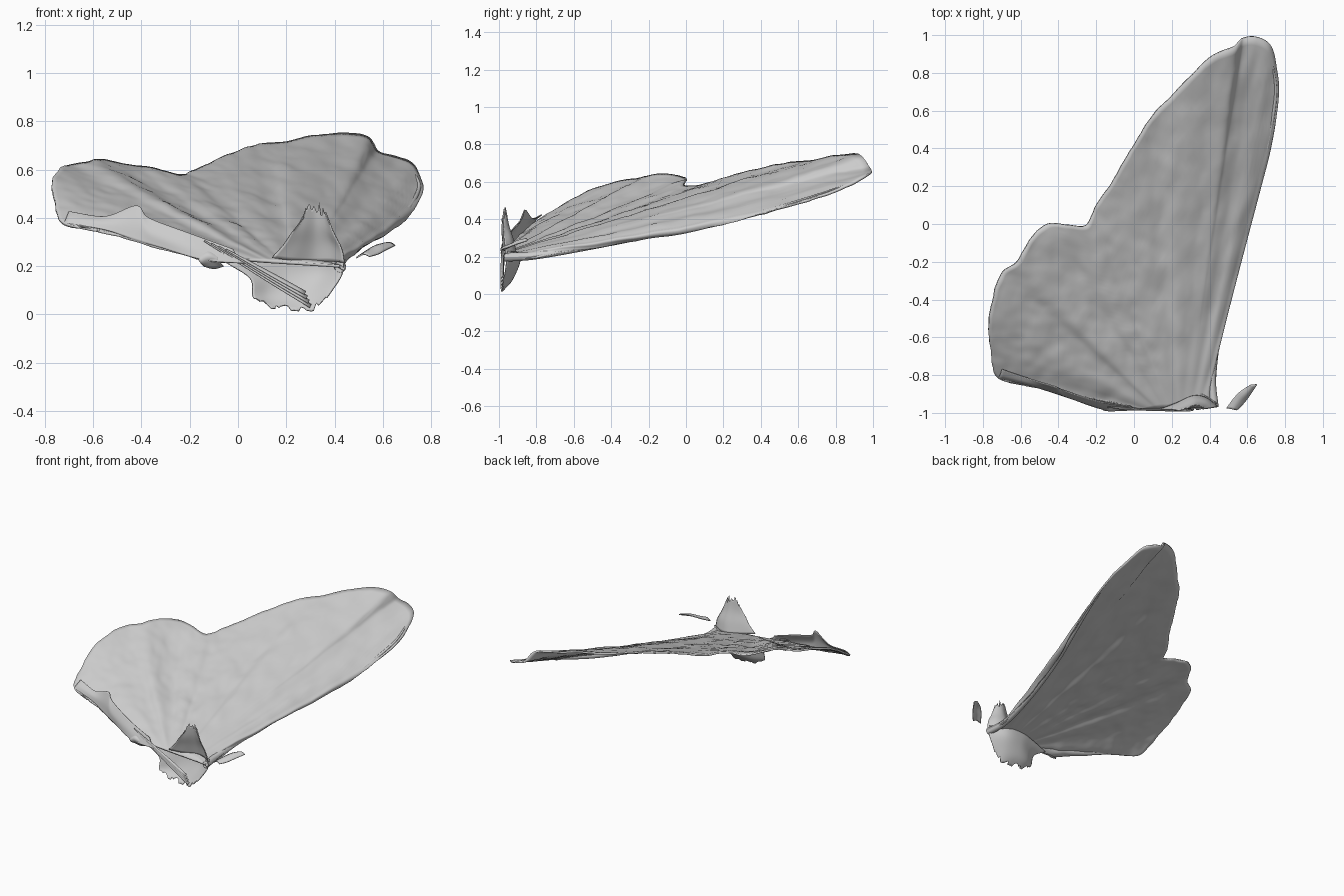
import bpy, math, random
from mathutils import Vector, noise
random.seed(4)


def spline(pts, n):
    # Evenly indexed Catmull-Rom samples through the points
    p = [Vector(q) for q in pts]
    p = [2 * p[0] - p[1]] + p + [2 * p[-1] - p[-2]]
    out, segs = [], len(pts) - 1
    for i in range(n + 1):
        u = i / n * segs
        k = min(int(u), segs - 1)
        t = u - k
        a, b, c, d = p[k:k + 4]
        out.append(0.5 * (2 * b + (c - a) * t + (2 * a - 5 * b + 4 * c - d) * t * t
                          + (3 * b - a - 3 * c + d) * t ** 3))
    return out


def grid_object(name, rows, thick=0.006):
    w = len(rows[0])
    verts = [v for r in rows for v in r]
    faces = [(i * w + j, i * w + j + 1, (i + 1) * w + j + 1, (i + 1) * w + j)
             for i in range(len(rows) - 1) for j in range(w - 1)]
    me = bpy.data.meshes.new(name)
    me.from_pydata(verts, [], faces)
    me.shade_smooth()
    ob = bpy.data.objects.new(name, me)
    bpy.context.collection.objects.link(ob)
    if thick:
        s = ob.modifiers.new("thickness", 'SOLIDIFY')
        s.thickness = thick
        s.offset = 0
    return ob


def sheet(name, rows, nu=24, nv=14, torn=0.0, thick=0.006):
    # Smooth curved sheet through rows of points, last row optionally torn
    cols = [spline(r, nu) for r in rows]
    strips = [spline([c[j] for c in cols], nv) for j in range(nu + 1)]
    for s in strips:
        if torn:
            d = (s[-1] - s[-3]).normalized() * random.uniform(-torn, torn * 0.3)
            for k in range(3):
                s[-1 - k] += d * (1 - k / 3)
    return grid_object(name, strips, thick)


# Wing outline: leading edge, tip, trailing edge, notch, hind lobe, inner edge
edge = [(.44, -.97, .185), (.43, -.8, .195), (.47, -.5, .245), (.55, -.15, .31), (.65, .15, .36),
        (.72, .4, .425), (.765, .68, .51), (.75, .85, .57), (.72, .95, .625), (.65, .99, .655),
        (.58, .985, .675), (.53, .94, .735), (.4, .88, .745), (.2, .68, .715), (.1, .58, .70),
        (0, .42, .672), (-.1, .25, .63), (-.2, .1, .585), (-.25, -.005, .575), (-.35, -.005, .6),
        (-.46, 0, .62), (-.55, -.08, .637), (-.62, -.2, .63), (-.7, -.26, .62),
        (-.75, -.4, .59), (-.77, -.55, .53), (-.755, -.7, .45), (-.72, -.815, .377),
        (-.55, -.855, .35), (-.4, -.9, .30), (-.14, -.985, .225)]
N, R = 260, 44
rim = spline(edge, N)
rows = []
for i, b in enumerate(rim):
    f = i / N
    root = Vector((.42, -.97, .20)).lerp(Vector((.02, -.975, .225)), f)
    # rim height averaged along the outline, so rim curls stay local
    near = [rim[min(max(i + k, 0), N)].z for k in range(-min(12, i, N - i), min(12, i, N - i) + 1)]
    curl = b.z - sum(near) / len(near)
    row = []
    for j in range(R + 1):
        r = j / R
        p = root.lerp(b, r)
        p.z -= curl * r * (1 - r ** 8)
        # soft radiating pleats and fine wrinkling
        p.z += math.sin(math.pi * r) * (0.004 * math.sin(f * 62) - 0.006)
        p.z += (0.008 * noise.noise(p * 7) + 0.004 * noise.noise(p * 18)) * min(1, 4 * r)
        if f > .35:
            p.x += 0.006 * r * noise.noise(p * 22)
        row.append(p)
    rows.append(row)
grid_object("wing_membrane", rows, 0.012)

# Thickened leading vein along the outer edge
vein = []
lead = spline([(x - .016, y, z + .012) for x, y, z in edge[:8]], 70)
for i, c in enumerate(lead):
    rad = 0.024 * (1 - .8 * i / 70)
    vein.append([c + Vector((math.cos(a), 0, math.sin(a))) * rad
                 for a in [2 * math.pi * k / 12 for k in range(13)]])
grid_object("leading_vein", vein, 0)

# Strip folded up from the inner edge of the hind lobe
sheet("hind_fold", [
    [(-.70, -.77, .425), (-.55, -.82, .405), (-.42, -.86, .45), (-.37, -.88, .40), (-.2, -.935, .335), (-.02, -.965, .27)],
    [(-.71, -.80, .40), (-.55, -.845, .38), (-.42, -.885, .375), (-.35, -.915, .335), (-.18, -.965, .28), (0, -.975, .24)],
    [(-.72, -.815, .377), (-.55, -.855, .35), (-.42, -.895, .305), (-.33, -.925, .28), (-.14, -.985, .225), (.05, -.98, .21)]],
    nu=50)

# Torn lobe below the root
sheet("lower_root_lobe", [
    [(-.05, -.96, .215), (.08, -.92, .225), (.2, -.89, .23), (.33, -.89, .225), (.44, -.95, .23)],
    [(.05, -.96, .15), (.13, -.92, .155), (.22, -.895, .16), (.33, -.90, .16), (.43, -.96, .165)],
    [(.06, -.975, .08), (.13, -.94, .075), (.21, -.93, .075), (.3, -.94, .08), (.39, -.97, .1)],
    [(.08, -.985, .05), (.15, -.98, .025), (.22, -.98, .02), (.3, -.985, .015), (.36, -.985, .06)]],
    nu=30, torn=0.03)

# Torn flap standing above the root
sheet("upper_root_flap", [
    [(.14, -.98, .235), (.22, -.95, .225), (.31, -.91, .22), (.38, -.92, .22), (.44, -.965, .215)],
    [(.19, -.98, .29), (.25, -.955, .29), (.32, -.925, .29), (.38, -.935, .29), (.43, -.97, .27)],
    [(.22, -.985, .335), (.27, -.97, .36), (.32, -.95, .37), (.36, -.955, .36), (.40, -.975, .33)],
    [(.26, -.985, .38), (.285, -.975, .44), (.32, -.965, .46), (.35, -.97, .45), (.37, -.98, .40)]],
    torn=0.05)

# Thin slivers crossing the root opening
for k in range(4):
    d = 0.012 * k
    a, b = Vector((-.14 + 2.5 * d, -.97 - .004 * k, .305 - d)), Vector((.3 - d * .6, -.985, .035 + d * 1.5))
    m = a.lerp(b, .6)
    h = Vector((.003, .006, .007))
    sheet("root_sliver", [[a - h * .3, m - h, b - h], [a + h * .3, m + h, b + h]], 8, 1, thick=.003)

# Small curled scrap beside the hind fold
sheet("curled_scrap", [
    [(-.175, -.96, .25), (-.13, -.95, .275), (-.07, -.955, .26)],
    [(-.16, -.985, .22), (-.12, -.99, .24), (-.08, -.985, .225)],
    [(-.14, -.96, .20), (-.10, -.955, .19), (-.06, -.955, .2)]], 10, 8)

# Loose fragment beside the root
sheet("loose_fragment", [
    [(.49, -.975, .235), (.53, -.92, .262), (.57, -.88, .285), (.62, -.85, .298)],
    [(.52, -.98, .25), (.555, -.935, .268), (.59, -.90, .285), (.635, -.85, .295)],
    [(.545, -.985, .24), (.58, -.95, .25), (.61, -.91, .265), (.65, -.85, .285)]], 14, 6)
